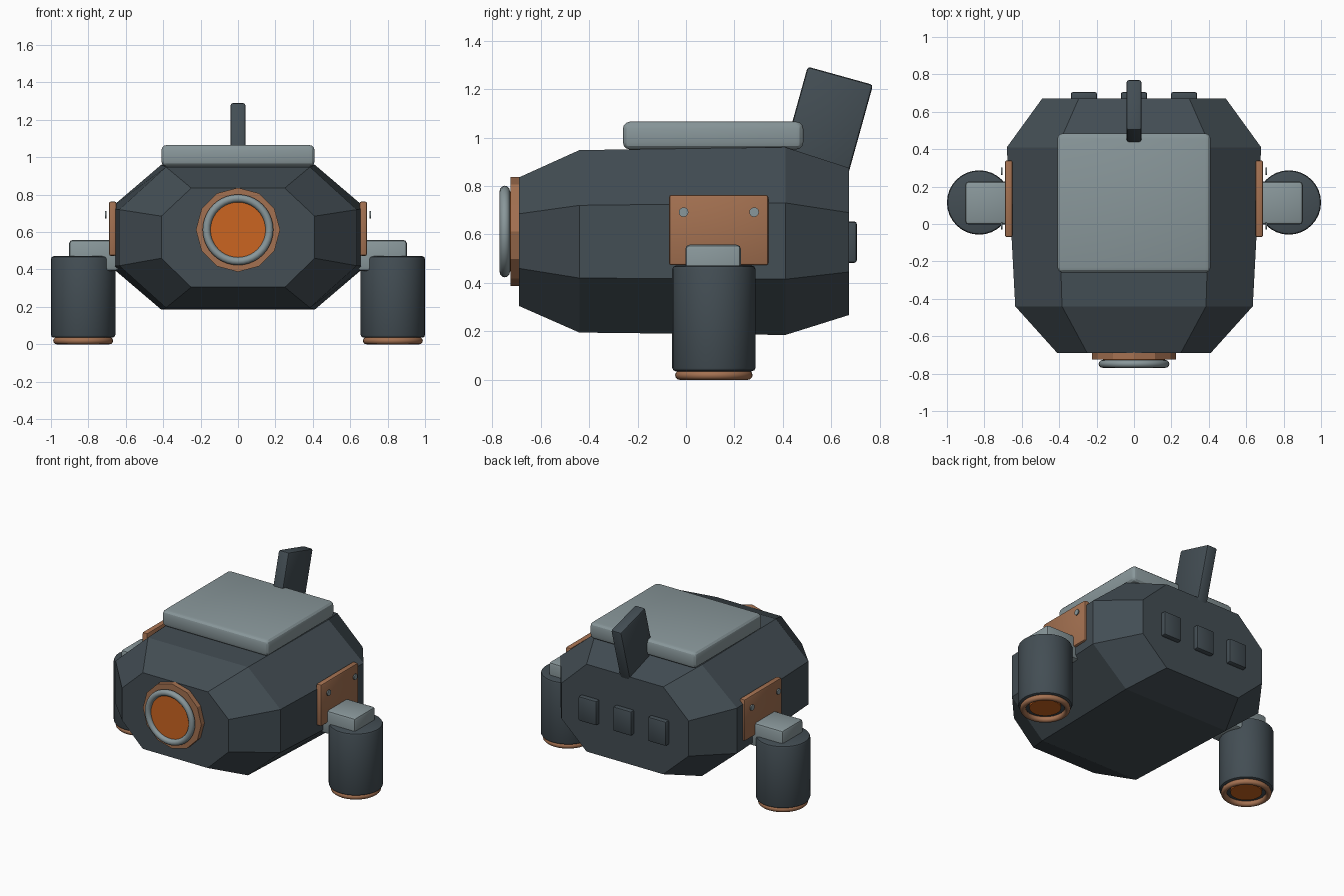
import bpy, bmesh, math
from mathutils import Matrix

if "Cube" in bpy.data.objects:
    bpy.data.objects.remove(bpy.data.objects["Cube"])


def material(name, rgb):
    m = bpy.data.materials.new(name)
    m.diffuse_color = (*rgb, 1)
    m.use_nodes = True
    m.node_tree.nodes["Principled BSDF"].inputs["Base Color"].default_value = m.diffuse_color
    return m


DARK = material("dark slate", (0.056, 0.075, 0.088))
STEEL = material("pale steel", (0.25, 0.31, 0.325))
COPPER = material("copper", (0.37, 0.165, 0.082))
ORANGE = material("glowing orange", (0.60, 0.13, 0.015))


def finish(name, bm, mat, bevel=0, segments=2, smooth=True):
    bmesh.ops.recalc_face_normals(bm, faces=bm.faces)
    if bevel:
        sharp = [e for e in bm.edges if e.calc_face_angle(0) > math.radians(40)]
        bmesh.ops.bevel(bm, geom=sharp, offset=bevel, segments=segments,
                        profile=0.5, affect='EDGES')
    mesh = bpy.data.meshes.new(name)
    bm.to_mesh(mesh)
    bm.free()
    mesh.materials.append(mat)
    ob = bpy.data.objects.new(name, mesh)
    bpy.context.collection.objects.link(ob)
    if smooth:
        bpy.ops.object.select_all(action='DESELECT')
        ob.select_set(True)
        bpy.context.view_layer.objects.active = ob
        bpy.ops.object.shade_smooth_by_angle(angle=math.radians(28))
    return ob


def box(name, center, size, mat, bevel=0.01, segments=2, tilt=0):
    bm = bmesh.new()
    bmesh.ops.create_cube(bm, size=1, matrix=Matrix.Diagonal((*size, 1)))
    ob = finish(name, bm, mat, bevel, segments)
    ob.location = center
    ob.rotation_euler.x = tilt
    return ob


def cylinder(name, center, radius, depth, mat, axis='Z', sides=32, bevel=0, smooth=True):
    bm = bmesh.new()
    bmesh.ops.create_cone(bm, cap_ends=True, segments=sides, radius1=radius,
                          radius2=radius, depth=depth)
    ob = finish(name, bm, mat, bevel, 2, smooth)
    ob.location = center
    ob.rotation_euler = {'X': (0, math.pi / 2, 0), 'Y': (math.pi / 2, 0, 0),
                         'Z': (0, 0, 0)}[axis]
    return ob


def ring(name, center, major, minor, mat, rotation=(0, 0, 0)):
    bpy.ops.mesh.primitive_torus_add(location=center, rotation=rotation,
                                     major_radius=major, minor_radius=minor,
                                     major_segments=40, minor_segments=12)
    ob = bpy.context.object
    ob.name = name
    ob.data.materials.append(mat)
    bpy.ops.object.shade_smooth()
    return ob


# Faceted hull: octagonal sections (y, half width, flat half width, z levels)
sections = [
    (-0.69, 0.41, 0.25, 0.305, 0.46, 0.685, 0.835),
    (-0.44, 0.635, 0.385, 0.195, 0.42, 0.72, 0.948),
    (0.41, 0.68, 0.41, 0.185, 0.415, 0.73, 0.96),
    (0.672, 0.49, 0.295, 0.267, 0.445, 0.69, 0.875),
]
bm = bmesh.new()
loops = []
for y, w, f, z0, z1, z2, z3 in sections:
    outline = [(f, z0), (w, z1), (w, z2), (f, z3),
               (-f, z3), (-w, z2), (-w, z1), (-f, z0)]
    loops.append([bm.verts.new((x, y, z)) for x, z in outline])
for a, b in zip(loops, loops[1:]):
    for i in range(8):
        j = (i + 1) % 8
        bm.faces.new((a[i], a[j], b[j], b[i]))
bm.faces.new(loops[0])
bm.faces.new(loops[-1])
finish("hull", bm, DARK, smooth=False)

# Roof plate and tail fin
box("roof_plate", (0, 0.112, 1.008), (0.82, 0.745, 0.115), STEEL, 0.03, 3)
box("tail_fin", (0, 0.577, 1.038), (0.08, 0.28, 0.45), DARK, 0.012, 2, math.radians(-15.5))

# Front eye
cylinder("eye_flange", (0, -0.703, 0.612), 0.225, 0.044, COPPER, 'Y', 12, smooth=False)
cylinder("eye_lens", (0, -0.731, 0.612), 0.165, 0.03, ORANGE, 'Y', 40)
ring("eye_rim", (0, -0.748, 0.612), 0.168, 0.021, STEEL, (math.pi / 2, 0, 0))

# Rear vents
for i in (-1, 0, 1):
    box("rear_vent", (i * 0.268, 0.68, 0.568), (0.14, 0.05, 0.17), DARK, 0.01)

# Side mounts and thruster legs
for s in (-1, 1):
    box("side_plate", (s * 0.67, 0.135, 0.618), (0.04, 0.41, 0.29), COPPER, 0.01)
    for y in (-0.01, 0.281):
        cylinder("bolt", (s * 0.707, y, 0.692), 0.02, 0.008, STEEL, 'X', 12)
    box("leg_arm", (s * 0.77, 0.112, 0.475), (0.265, 0.23, 0.165), STEEL, 0.018)
    x, y = s * 0.828, 0.115
    cylinder("leg", (x, y, 0.253), 0.172, 0.436, DARK, 'Z', 32, 0.015)
    ring("leg_nozzle", (x, y, 0.019), 0.141, 0.019, COPPER)
    cylinder("leg_glow", (x, y, 0.031), 0.1, 0.016, ORANGE)
